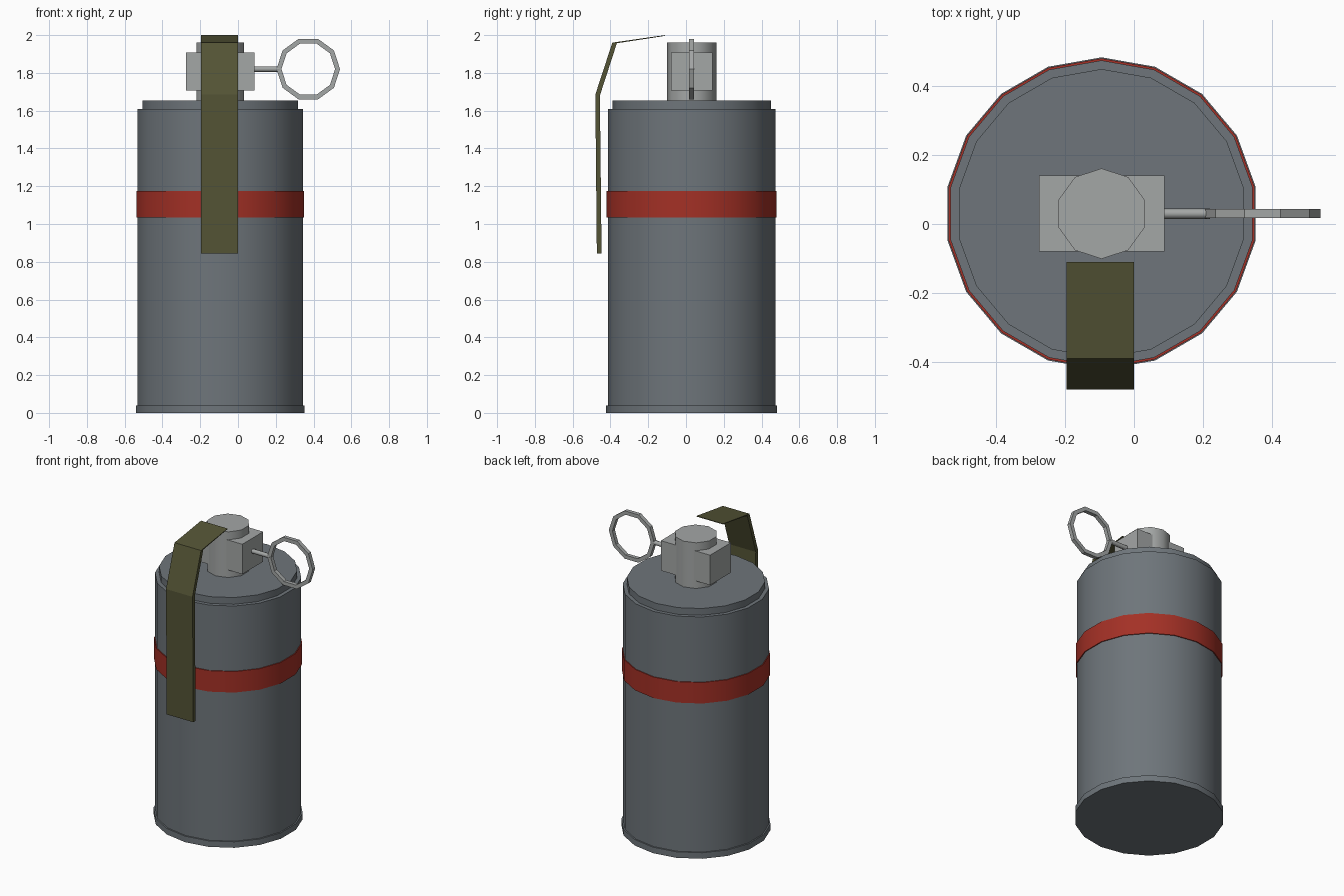
import bpy, bmesh, math

cube = bpy.data.objects.get("Cube")
if cube:
    bpy.data.objects.remove(cube, do_unlink=True)

CX, CY = -0.094, 0.03      # axis of the canister
PIN_Z = 1.82


def material(name, rgb):
    m = bpy.data.materials.new(name)
    m.use_nodes = True
    m.diffuse_color = (*rgb, 1)
    m.node_tree.nodes["Principled BSDF"].inputs["Base Color"].default_value = (*rgb, 1)
    return m


GREY = material("slate grey", (0.156, 0.178, 0.196))
RED = material("band red", (0.37, 0.03, 0.019))
OLIVE = material("olive green", (0.088, 0.088, 0.036))
STEEL = material("pale steel", (0.37, 0.385, 0.38))


def finish(name, bm, mat, angle=None):
    """Turn a bmesh into a named object, smooth below the angle if one is given."""
    bmesh.ops.recalc_face_normals(bm, faces=bm.faces)
    mesh = bpy.data.meshes.new(name)
    bm.to_mesh(mesh)
    bm.free()
    mesh.materials.append(mat)
    ob = bpy.data.objects.new(name, mesh)
    bpy.context.collection.objects.link(ob)
    if angle:
        bpy.ops.object.select_all(action='DESELECT')
        ob.select_set(True)
        bpy.context.view_layer.objects.active = ob
        bpy.ops.object.shade_smooth_by_angle(angle=math.radians(angle))
    return ob


def lathe(name, profile, sides, mat, angle):
    """Spin a (radius, z) profile around the canister axis, capping both ends."""
    bm = bmesh.new()
    rings = []
    for r, z in profile:
        turns = [2 * math.pi * i / sides for i in range(sides)]
        rings.append([bm.verts.new((CX + r * math.sin(a), CY + r * math.cos(a), z))
                      for a in turns])
    for low, high in zip(rings, rings[1:]):
        for i in range(sides):
            j = (i + 1) % sides
            bm.faces.new((low[i], low[j], high[j], high[i]))
    bm.faces.new(rings[0])
    bm.faces.new(rings[-1])
    return finish(name, bm, mat, angle)


# Canister with bottom rim and stepped lid
lathe("canister_body", [(0.453, 0), (0.453, 0.04), (0.444, 0.04), (0.444, 1.61),
                        (0.419, 1.61), (0.419, 1.655)], 18, GREY, 30)
lathe("colour_band", [(0.444, 1.035), (0.45, 1.035), (0.45, 1.175), (0.444, 1.175)],
      18, RED, 30)

# Fuse head: post and cross block
lathe("fuse_post", [(0.131, 1.65), (0.131, 1.96)], 10, STEEL, 40)
bm = bmesh.new()
bmesh.ops.create_cube(bm, size=1)
bmesh.ops.scale(bm, vec=(0.364, 0.22, 0.2), verts=bm.verts)
bmesh.ops.translate(bm, vec=(CX, CY, 1.807), verts=bm.verts)
finish("fuse_block", bm, STEEL)

# Pull pin
bpy.ops.mesh.primitive_cylinder_add(vertices=8, radius=0.015, depth=0.15,
                                    location=(0.145, CY, PIN_Z),
                                    rotation=(0, math.pi / 2, 0))
pin = bpy.context.object
pin.name = "pull_pin"
pin.data.materials.append(STEEL)
bpy.ops.object.shade_smooth_by_angle(angle=math.radians(50))

# Pull ring: ten-sided with a rectangular section
bm = bmesh.new()
loops = []
for i in range(10):
    a = 2 * math.pi * i / 10
    loops.append([bm.verts.new((0.372 + r * math.cos(a), CY + y, PIN_Z + r * math.sin(a)))
                  for r, y in ((0.168, -0.013), (0.168, 0.013),
                               (0.142, 0.013), (0.142, -0.013))])
for i in range(10):
    a, b = loops[i], loops[(i + 1) % 10]
    for k in range(4):
        n = (k + 1) % 4
        bm.faces.new((a[k], a[n], b[n], b[k]))
finish("pull_ring", bm, STEEL)

# Safety lever: bent strip, thinning to its upper tip
outer = [(-0.472, 0.845), (-0.48, 1.685), (-0.39, 1.96), (-0.11, 2.0)]
inner = [(-0.447, 0.845), (-0.456, 1.68), (-0.366, 1.957), (-0.11, 1.996)]
bm = bmesh.new()
rows = []
for (yo, zo), (yi, zi) in zip(outer, inner):
    rows.append([bm.verts.new(p) for p in ((-0.196, yo, zo), (0, yo, zo),
                                           (0, yi, zi), (-0.196, yi, zi))])
for a, b in zip(rows, rows[1:]):
    for k in range(4):
        n = (k + 1) % 4
        bm.faces.new((a[k], a[n], b[n], b[k]))
bm.faces.new(rows[0])
bm.faces.new(rows[-1])
finish("safety_lever", bm, OLIVE)
